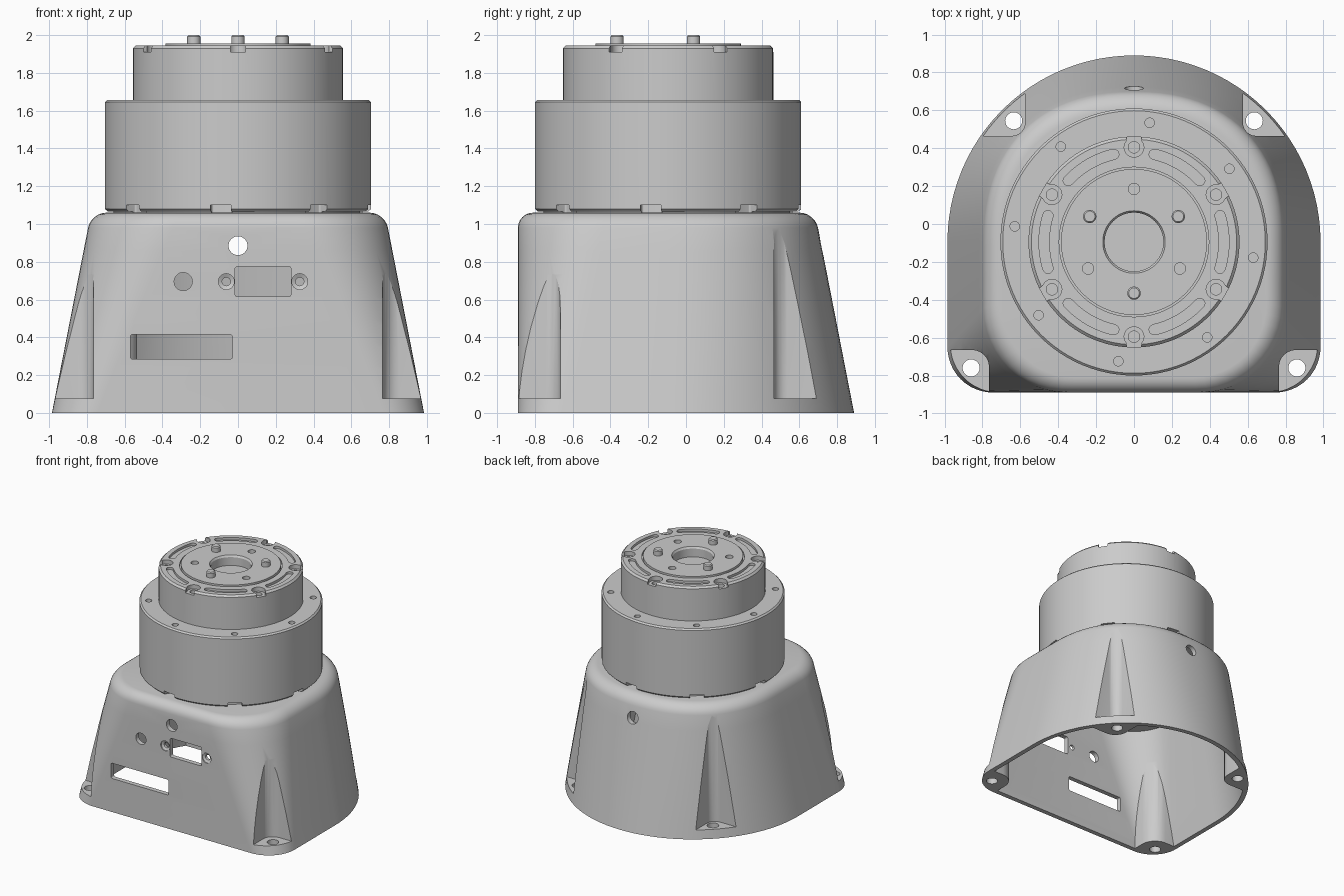
import bpy, bmesh
from math import sin, cos, pi, radians
from mathutils import Matrix, Vector

cube = bpy.data.objects.get("Cube")
if cube:
    bpy.data.objects.remove(cube)

CY = -0.095          # shared axis of the round parts
FRONT = -0.89
WALL = 0.04

grey = bpy.data.materials.new("light_grey")
grey.use_nodes = True
GREY = (0.6, 0.6, 0.6, 1)
grey.diffuse_color = GREY
grey.node_tree.nodes["Principled BSDF"].inputs["Base Color"].default_value = GREY


# ---- helpers ----
def loft(bm, rings):
    """Skin closed rings of equal length and cap both ends."""
    rows = [[bm.verts.new(p) for p in ring] for ring in rings]
    n = len(rows[0])
    faces = [bm.faces.new(rows[0]), bm.faces.new(rows[-1])]
    for a, b in zip(rows, rows[1:]):
        for i in range(n):
            j = (i + 1) % n
            faces.append(bm.faces.new((a[i], a[j], b[j], b[i])))
    bmesh.ops.recalc_face_normals(bm, faces=faces)


def circle(r, z, x=0.0, y=0.0, n=32):
    return [Vector((x + r * cos(2 * pi * i / n), y + r * sin(2 * pi * i / n), z)) for i in range(n)]


def prism(bm, pts, z0, z1, mat=Matrix()):
    loft(bm, [[mat @ Vector((p[0], p[1], z)) for p in pts] for z in (z0, z1)])


def rod(bm, x, y, r, z0, z1, mat=Matrix()):
    prism(bm, circle(r, 0, x, y), z0, z1, mat)


def rounded_box(x0, x1, y0, y1, r, steps=6):
    pts = []
    corners = ((x1 - r, y1 - r), (x0 + r, y1 - r), (x0 + r, y0 + r), (x1 - r, y0 + r))
    for k, (cx, cy) in enumerate(corners):
        for s in range(steps + 1):
            a = pi / 2 * (k + s / steps)
            pts.append((cx + r * cos(a), cy + r * sin(a)))
    return pts


def make(name, bm):
    me = bpy.data.meshes.new(name)
    bm.to_mesh(me)
    bm.free()
    me.materials.append(grey)
    ob = bpy.data.objects.new(name, me)
    bpy.context.collection.objects.link(ob)
    return ob


def cut(ob, cutter_bm):
    """Subtract a cutter, bake the result and drop the cutter."""
    tool = make("cutter", cutter_bm)
    tool.hide_render = True
    mod = ob.modifiers.new("cut", 'BOOLEAN')
    mod.operation, mod.solver, mod.object = 'DIFFERENCE', 'EXACT', tool
    dg = bpy.context.evaluated_depsgraph_get()
    me = bpy.data.meshes.new_from_object(ob.evaluated_get(dg))
    ob.modifiers.clear()
    ob.data = me
    bpy.data.objects.remove(tool)


def smooth(ob):
    bpy.ops.object.select_all(action='DESELECT')
    ob.select_set(True)
    bpy.context.view_layer.objects.active = ob
    bpy.ops.object.shade_smooth_by_angle(angle=radians(28))


# ---- tapered housing: D outline below, rounded square above ----
def outline(z, d):
    a = 0.985 - 0.195 * z - d
    r = 0.24 + 0.21 * z - d
    e = 2 / (2 + 0.3 * z)
    pts = []
    for i in range(49):
        t = pi * i / 48
        c, s = cos(t), max(sin(t), 0)
        pts.append((a * (1 if c > 0 else -1) * abs(c) ** e, CY + a * s ** e))
    for cx, start in ((-a + r, pi), (a - r, 1.5 * pi)):
        for i in range(13):
            t = start + pi / 2 * i / 12
            pts.append((cx + r * cos(t), FRONT + d + r + r * sin(t)))
    return [Vector((x, y, z)) for x, y in pts]


TOP, FILLET = 1.06, 0.08
bm = bmesh.new()
rings = [outline(i / 8 * (TOP - FILLET), 0) for i in range(9)]
for i in range(1, 7):
    t = pi / 2 * i / 6
    rings.append(outline(TOP - FILLET * (1 - sin(t)), FILLET * (1 - cos(t))))
loft(bm, rings)
housing = make("housing", bm)


# corner pockets: inner corner x, inner corner y, y direction, corner radius
def pockets(grow, z0, z1):
    bm = bmesh.new()
    for cx, cy, dy, f in ((0.765, -0.665, -1, 0.09), (0.575, 0.465, 1, 0.07)):
        cx, cy = cx - grow, cy - dy * grow
        for sx in (1, -1):
            xs = sorted((sx * cx, sx * (cx + 0.7)))
            ys = sorted((cy, cy + dy * 0.7))
            prism(bm, rounded_box(*xs, *ys, f + grow), z0, z1)
    return bm


# hollow interior that steps around the pockets
bm = bmesh.new()
loft(bm, [outline(-0.05 + i / 8 * 1.05, WALL) for i in range(9)])
cavity = make("cavity", bm)
cut(cavity, pockets(WALL, -0.2, 1.2))
bm = bmesh.new()
bm.from_mesh(cavity.data)
bpy.data.objects.remove(cavity)
cut(housing, pockets(0, 0.075, 0.97))
cut(housing, bm)

# mounting holes
bm = bmesh.new()
for sx in (1, -1):
    rod(bm, sx * 0.86, -0.76, 0.045, -0.1, 0.2)
    rod(bm, sx * 0.635, 0.545, 0.045, -0.1, 0.2)
cut(housing, bm)

# openings in the front wall, and the sight hole running front to back
to_front = Matrix.Rotation(pi / 2, 4, 'X')
bm = bmesh.new()
prism(bm, rounded_box(-0.57, -0.03, 0.285, 0.415, 0.012), 0.75, 1, to_front)
prism(bm, rounded_box(-0.015, 0.28, 0.615, 0.775, 0.012), 0.75, 1, to_front)
rod(bm, -0.29, 0.695, 0.048, 0.75, 1, to_front)
rod(bm, 0, 0.885, 0.05, -1.2, 1.2, to_front)
for x in (-0.062, 0.327):
    loft(bm, [[to_front @ p for p in circle(r, z, x, 0.695)]
              for r, z in ((0.022, 0.75), (0.022, 0.872), (0.042, 0.882), (0.042, 0.95))])
cut(housing, bm)
smooth(housing)

# ---- stepped round drive unit ----
profile = [(0.66, 1.05), (0.66, 1.066), (0.69, 1.066), (0.705, 1.08), (0.705, 1.645), (0.693, 1.657),
           (0.557, 1.657), (0.557, 1.93), (0.542, 1.945), (0.395, 1.945), (0.395, 1.925),
           (0.385, 1.925), (0.385, 1.955), (0.165, 1.955), (0.155, 1.94), (0.155, 1.87)]
bm = bmesh.new()
loft(bm, [circle(r, z, 0, CY, 96) for r, z in profile])
drive = make("drive_unit", bm)


def polar(r, deg):
    return r * cos(radians(deg)), CY + r * sin(radians(deg))


def turned(deg):
    return Matrix.Translation((0, CY, 0)) @ Matrix.Rotation(radians(deg), 4, 'Z')


bm = bmesh.new()
for k in range(8):
    deg = 37.5 + 45 * k
    rod(bm, *polar(0.635, deg), 0.025, 1.61, 1.75)                                 # flange holes
    prism(bm, rounded_box(0.64, 0.8, -0.055, 0.055, 0.01), 1.0, 1.1, turned(deg))  # lower notches
for k in range(6):
    # curved slots between the rim screws
    arc = [radians(-17 + 34 * i / 12) for i in range(13)]
    ends = [pi / 8 * i for i in range(1, 8)]
    mid, half = 0.475, 0.027
    slot = [((mid + half) * Vector((cos(a), sin(a)))) for a in arc]
    slot += [Vector((cos(arc[-1]), sin(arc[-1]))) * (mid + half * cos(t))
             + Vector((-sin(arc[-1]), cos(arc[-1]))) * half * sin(t) for t in ends]
    slot += [((mid - half) * Vector((cos(a), sin(a)))) for a in reversed(arc)]
    slot += [Vector((cos(arc[0]), sin(arc[0]))) * (mid - half * cos(t))
             - Vector((-sin(arc[0]), cos(arc[0]))) * half * sin(t) for t in ends]
    prism(bm, slot, 1.925, 2.1, turned(60 * k))
    # rim notches
    prism(bm, rounded_box(0.515, 0.7, -0.04, 0.04, 0.005), 1.911, 2.1, turned(30 + 60 * k))
for k in range(3):
    rod(bm, *polar(0.28, 90 + 120 * k), 0.03, 1.9, 2.1)                            # output disc holes
cut(drive, bm)

# rim screw seats, then their holes
for r, z in ((0.052, 1.91), (0.03, 1.87)):
    bm = bmesh.new()
    for k in range(6):
        rod(bm, *polar(0.5, 30 + 60 * k), r, z, 2.1)
    cut(drive, bm)
smooth(drive)

# ---- dowel pins on the output disc ----
for k, label in enumerate(("left", "right", "front")):
    x, y = polar(0.27, (30, 150, 270)[k])
    bm = bmesh.new()
    loft(bm, [circle(r, z, x, y) for r, z in ((0.035, 1.93), (0.035, 1.992), (0.028, 2.0))])
    smooth(make("dowel_pin_" + label, bm))
